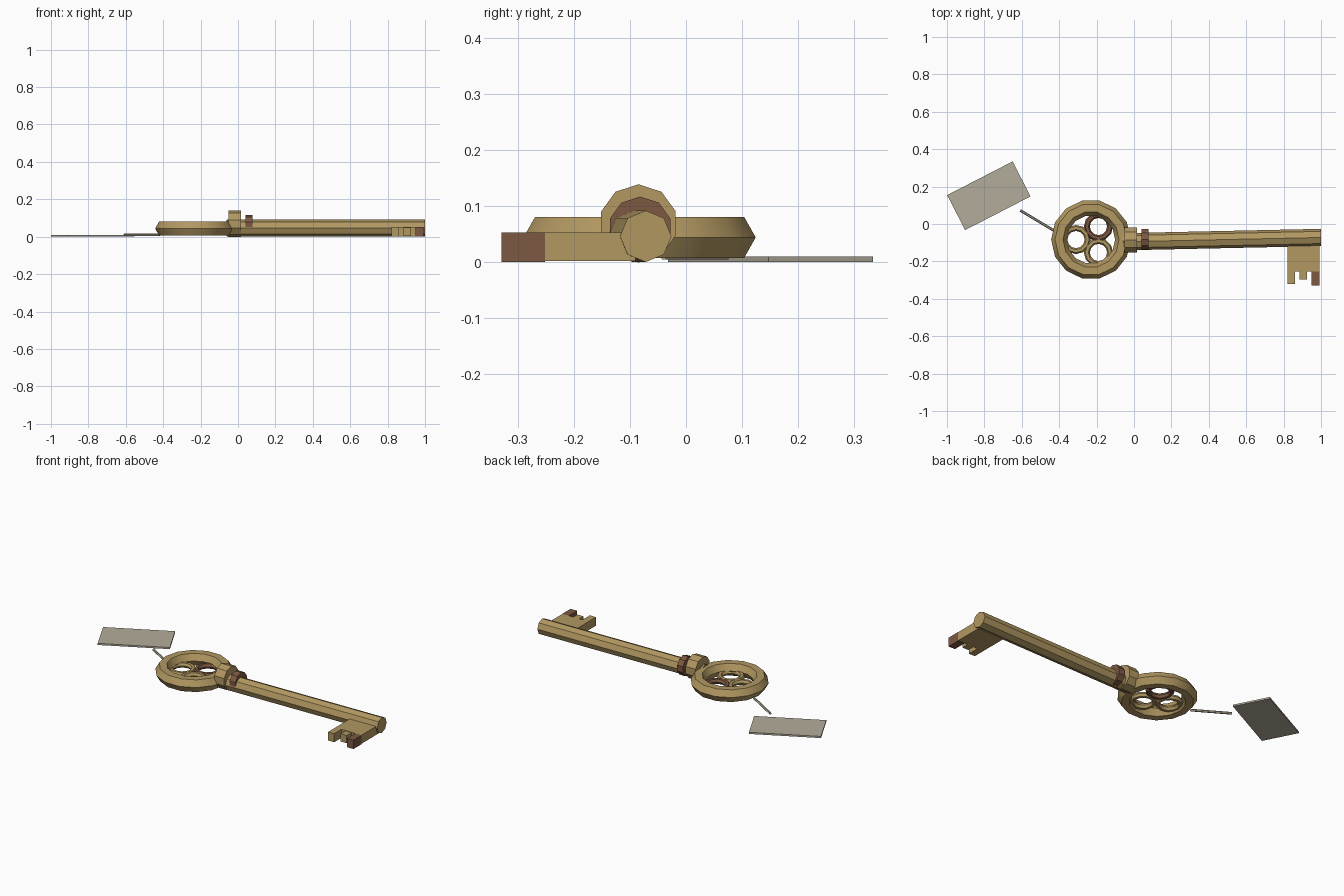
import bpy
from math import radians, cos, sin, atan2, hypot, pi
from mathutils import Vector

cube = bpy.data.objects.get("Cube")
if cube:
    bpy.data.objects.remove(cube)


def material(name, color):
    m = bpy.data.materials.new(name)
    m.use_nodes = True
    m.diffuse_color = (*color, 1)
    m.node_tree.nodes["Principled BSDF"].inputs["Base Color"].default_value = (*color, 1)
    return m


brass = material("aged brass", (0.445, 0.314, 0.122))
copper = material("brown copper", (0.205, 0.098, 0.054))
paper = material("grey paper", (0.456, 0.413, 0.328))


def finish(name, mat):
    ob = bpy.context.object
    ob.name = name
    ob.data.materials.append(mat)
    return ob


def ring(name, mat, loc, major, minor, sides, section=6):
    bpy.ops.mesh.primitive_torus_add(location=loc, major_radius=major, minor_radius=minor,
                                     major_segments=sides, minor_segments=section)
    ob = finish(name, mat)
    bpy.ops.object.shade_smooth_by_angle(angle=radians(35))
    return ob


def rod(name, mat, start, end, radius, sides, turn=0.0):
    a, b = Vector(start), Vector(end)
    d = b - a
    bpy.ops.mesh.primitive_cylinder_add(vertices=sides, radius=radius, depth=d.length,
                                        location=(a + b) / 2,
                                        rotation=(turn, pi / 2, atan2(d.y, d.x)))
    ob = bpy.context.object
    # spin about the rod's own axis, then lay it along the path
    ob.rotation_euler = (0, pi / 2, atan2(d.y, d.x))
    for v in ob.data.vertices:
        x, y = v.co.x, v.co.y
        v.co.x, v.co.y = x * cos(turn) - y * sin(turn), x * sin(turn) + y * cos(turn)
    return finish(name, mat)


def box(name, mat, x, y, z, angle=0.0):
    bpy.ops.mesh.primitive_cube_add(size=1, location=(sum(x) / 2, sum(y) / 2, sum(z) / 2),
                                    rotation=(0, 0, angle))
    ob = finish(name, mat)
    ob.scale = (x[1] - x[0], y[1] - y[0], z[1] - z[0])
    return ob


# Handle: large hexagonal-section ring with three small rings inside
cx, cy = -0.23, -0.083
ring("handle_ring", brass, (cx, cy, 0.044), 0.171, 0.042, 14)
for name, mat, deg in (("trefoil_back", copper, 60),
                       ("trefoil_right", brass, 180),
                       ("trefoil_front", brass, 300)):
    a = radians(deg)
    ring(name, mat, (cx + 0.08 * cos(a), cy + 0.08 * sin(a), 0.032), 0.062, 0.016, 12)

# Shaft and its two collars
rod("shaft", brass, (-0.06, -0.095, 0.046), (1.0, -0.072, 0.046), 0.046, 8)
rod("collar", brass, (-0.05, -0.085, 0.069), (0.015, -0.085, 0.069), 0.07, 10, pi / 10)
rod("small_collar", copper, (0.04, -0.082, 0.06), (0.078, -0.082, 0.06), 0.057, 10, pi / 10)

# Bit plate and three teeth
box("bit_plate", brass, (0.82, 0.992), (-0.253, -0.09), (0.002, 0.053))
box("tooth_inner", brass, (0.82, 0.86), (-0.322, -0.24), (0.002, 0.053))
box("tooth_middle", brass, (0.885, 0.925), (-0.297, -0.24), (0.004, 0.05))
box("tooth_outer", copper, (0.95, 0.993), (-0.33, -0.252), (0.0, 0.053))

# String and paper tag
rod("tag_string", paper, (-0.608, 0.073, 0.011), (-0.42, -0.04, 0.011), 0.007, 6)
tag_angle = atan2(0.18, 0.35)
length, width = hypot(0.35, 0.18), hypot(0.098, 0.186)
tx, ty = -0.776, 0.151
box("paper_tag", paper, (tx - length / 2, tx + length / 2),
    (ty - width / 2, ty + width / 2), (0.0, 0.01), tag_angle)
